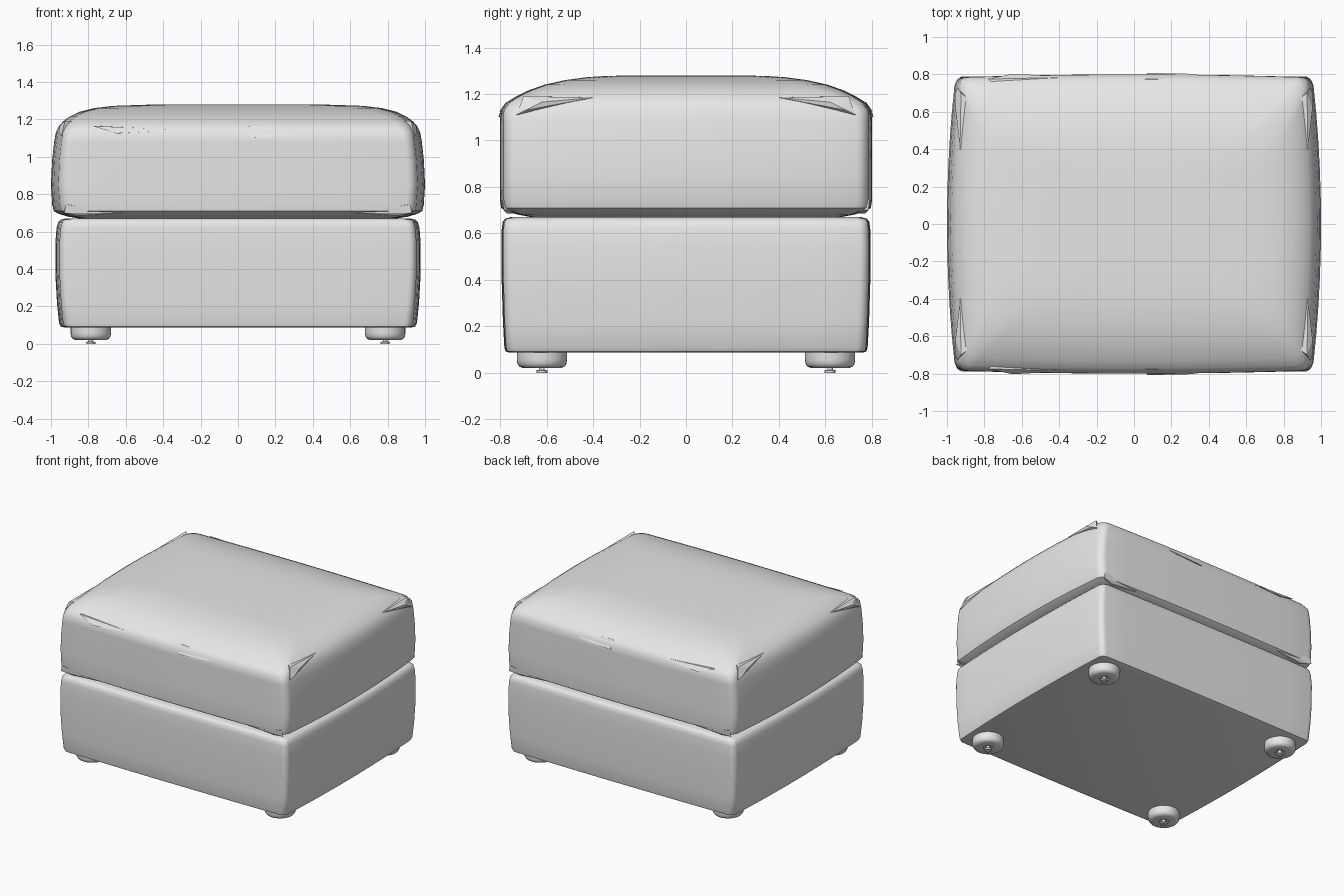
import bpy, bmesh, math

if "Cube" in bpy.data.objects:
    bpy.data.objects.remove(bpy.data.objects["Cube"])

fabric = bpy.data.materials.new("grey fabric")
fabric.diffuse_color = (0.8, 0.8, 0.8, 1)
fabric.use_nodes = True
fabric.node_tree.nodes["Principled BSDF"].inputs["Base Color"].default_value = fabric.diffuse_color


def finish(name, bm, angle=40):
    bmesh.ops.recalc_face_normals(bm, faces=bm.faces)
    me = bpy.data.meshes.new(name)
    bm.to_mesh(me)
    bm.free()
    me.materials.append(fabric)
    ob = bpy.data.objects.new(name, me)
    bpy.context.collection.objects.link(ob)
    bpy.ops.object.select_all(action='DESELECT')
    ob.select_set(True)
    bpy.context.view_layer.objects.active = ob
    bpy.ops.object.shade_smooth_by_angle(angle=math.radians(angle))
    return ob


def ring(hx, hy, r, bow_x, bow_y, side=10, corner=6):
    """Rounded rectangle whose sides bow outward."""
    pts = []
    centres = [(1, 1), (-1, 1), (-1, -1), (1, -1)]
    for k, (sx, sy) in enumerate(centres):
        cx, cy = sx * (hx - r), sy * (hy - r)
        for i in range(corner + 1):
            a = math.pi / 2 * (k + i / corner)
            pts.append((cx + r * math.cos(a), cy + r * math.sin(a)))
        x0, y0 = pts[-1]
        nx, ny = centres[(k + 1) % 4]
        a = math.pi / 2 * (k + 1)
        x1 = nx * (hx - r) + r * math.cos(a)
        y1 = ny * (hy - r) + r * math.sin(a)
        for i in range(1, side):
            t = i / side
            pts.append((x0 + (x1 - x0) * t, y0 + (y1 - y0) * t))
    return [(x * (1 - bow_x * (y / hy) ** 2), y * (1 - bow_y * (x / hx) ** 2))
            for x, y in pts]


def loft(name, levels, bow_x, bow_y):
    bm = bmesh.new()
    rows = [[bm.verts.new((x, y, z)) for x, y in ring(hx, hy, r, bow_x, bow_y)]
            for z, hx, hy, r in levels]
    n = len(rows[0])
    for a, b in zip(rows, rows[1:]):
        for i in range(n):
            j = (i + 1) % n
            bm.faces.new((a[i], a[j], b[j], b[i]))
    bm.faces.new(rows[0])
    bm.faces.new(rows[-1])
    return finish(name, bm)


# Upholstered base: height, half width, half depth, corner radius
loft("base", [
    (0.088, 0.93, 0.765, 0.04), (0.092, 0.948, 0.777, 0.04),
    (0.11, 0.957, 0.782, 0.04), (0.22, 0.968, 0.788, 0.04),
    (0.38, 0.977, 0.793, 0.04), (0.54, 0.977, 0.795, 0.04),
    (0.62, 0.97, 0.793, 0.04), (0.65, 0.962, 0.789, 0.04),
    (0.664, 0.948, 0.778, 0.04), (0.67, 0.92, 0.755, 0.04)], 0.025, 0.01)

# Domed cushion
loft("cushion", [
    (0.669, 0.84, 0.66, 0.05), (0.68, 0.91, 0.72, 0.05),
    (0.695, 0.96, 0.772, 0.05), (0.71, 0.985, 0.796, 0.05),
    (0.74, 0.993, 0.80, 0.05), (0.85, 1.0, 0.80, 0.05),
    (0.98, 0.994, 0.80, 0.05), (1.08, 0.983, 0.80, 0.05),
    (1.13, 0.974, 0.799, 0.055), (1.165, 0.957, 0.772, 0.06),
    (1.19, 0.935, 0.73, 0.07), (1.215, 0.90, 0.68, 0.08),
    (1.24, 0.85, 0.61, 0.10), (1.26, 0.77, 0.52, 0.12),
    (1.272, 0.67, 0.43, 0.13), (1.278, 0.5, 0.34, 0.12),
    (1.28, 0.3, 0.2, 0.08)], 0.045, 0.02)

# Cushion folds, repeated on the opposite sides
folds = {
    "wide_seam_fold": [(0.06, -0.775, 1.165), (0.52, -0.775, 1.145),
                       (0.3, -0.803, 1.115), (0.07, -0.808, 1.10)],
    "long_seam_fold": [(-0.78, -0.775, 1.165), (-0.3, -0.785, 1.143),
                       (-0.65, -0.803, 1.125)],
}
corner_folds = {
    "upper_corner_fold": [(0.93, 0.40, 1.185), (0.925, 0.70, 1.19),
                          (0.945, 0.73, 1.11), (0.957, 0.69, 1.13), (0.955, 0.62, 1.165)],
    "lower_corner_fold": [(0.62, -0.775, 0.70), (0.92, -0.79, 0.745),
                          (0.93, -0.785, 0.70), (0.85, -0.77, 0.685)],
}


def fold(name, pts, signs):
    bm = bmesh.new()
    for sx, sy in signs:
        vs = [bm.verts.new((sx * x * k, sy * y * k, z))
              for x, y, z in pts for k in (1, 0.96)]
        bmesh.ops.convex_hull(bm, input=vs)
    finish(name, bm, 25)


for name, pts in folds.items():
    fold(name, pts, [(1, 1), (1, -1)])
for name, pts in corner_folds.items():
    fold(name, pts, [(1, 1), (1, -1), (-1, 1), (-1, -1)])

# Round feet with a recessed glide pin
profile = [(0.001, 0), (0.024, 0), (0.025, 0.01), (0.012, 0.013), (0.012, 0.032),
           (0.032, 0.03), (0.034, 0.02), (0.08, 0.02), (0.096, 0.026),
           (0.105, 0.038), (0.108, 0.055), (0.108, 0.095)]
for sx, xn in ((-1, "left"), (1, "right")):
    for sy, yn in ((-1, "front"), (1, "back")):
        bm = bmesh.new()
        vs = [bm.verts.new((r, 0, z)) for r, z in profile]
        es = [bm.edges.new(p) for p in zip(vs, vs[1:])]
        bmesh.ops.spin(bm, geom=vs + es, cent=(0, 0, 0), axis=(0, 0, 1),
                       angle=2 * math.pi, steps=32, use_merge=True)
        bmesh.ops.remove_doubles(bm, verts=bm.verts, dist=0.0001)
        bmesh.ops.translate(bm, verts=bm.verts, vec=(sx * 0.787, sy * 0.62, 0))
        finish(f"{yn}_{xn}_foot", bm)
